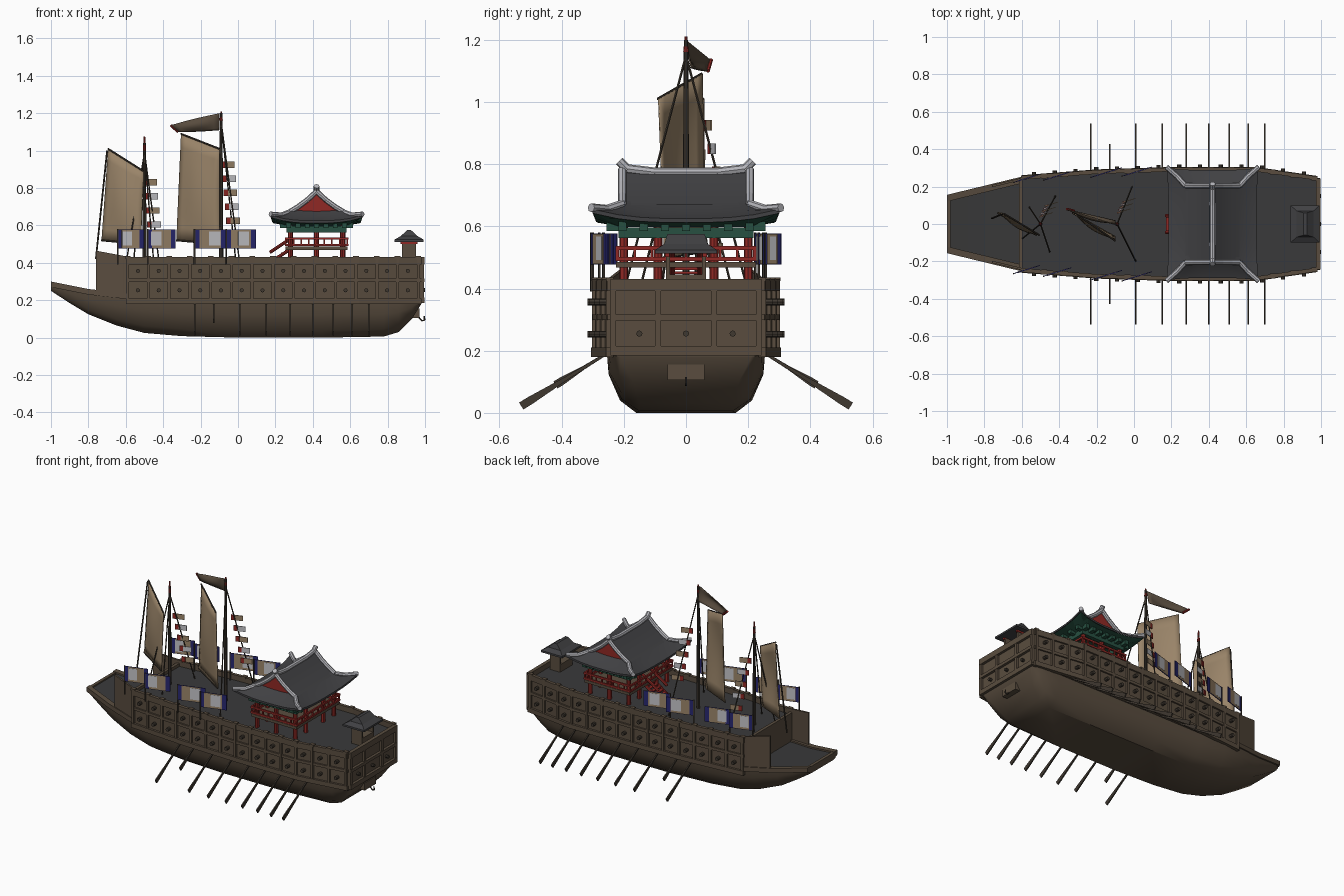
import bpy, bmesh, math
from mathutils import Vector, Matrix

cube = bpy.data.objects.get("Cube")
if cube:
    bpy.data.objects.remove(cube)


def material(name, *rgb):
    m = bpy.data.materials.new(name)
    m.use_nodes = True
    m.diffuse_color = (*rgb, 1)
    bsdf = m.node_tree.nodes["Principled BSDF"]
    bsdf.inputs["Base Color"].default_value = (*rgb, 1)
    bsdf.inputs["Roughness"].default_value = 0.8
    return m


WOOD = material("weathered wood", .1, .073, .049)
SAIL = material("tan canvas", .32, .23, .14)
DECK = material("dark deck", .042, .042, .043)
TILE = material("grey roof tile", .052, .052, .056)
CAP = material("pale ridge plaster", .46, .46, .49)
RED = material("red lacquer", .28, .022, .018)
GREEN = material("green bracket", .02, .08, .052)
BLUE = material("blue cloth", .02, .02, .16)
WHITE = material("white cloth", .55, .55, .58)
DARK = material("dark spar", .05, .04, .03)


def finish(name, bm, *mats, smooth=False, top=None):
    """Turn a bmesh into an object; faces looking up take material index 1 if top is set."""
    bmesh.ops.recalc_face_normals(bm, faces=bm.faces)
    for f in bm.faces:
        if top and f.normal.z > top:
            f.material_index = 1
    me = bpy.data.meshes.new(name)
    bm.to_mesh(me)
    bm.free()
    ob = bpy.data.objects.new(name, me)
    bpy.context.collection.objects.link(ob)
    for m in mats:
        me.materials.append(m)
    if smooth:
        bpy.ops.object.select_all(action='DESELECT')
        ob.select_set(True)
        bpy.context.view_layer.objects.active = ob
        bpy.ops.object.shade_smooth_by_angle(angle=math.radians(35))
    return ob


def box(bm, c, s, rz=0, shift=0):
    m = (Matrix.Translation(c) @ Matrix.Rotation(rz, 4, 'Z') @ Matrix.Translation((shift, 0, 0))
         @ Matrix.Diagonal((*s, 1)))
    bmesh.ops.create_cube(bm, size=1, matrix=m)


def rod(bm, a, b, r, r2=None, n=8):
    a, b = Vector(a), Vector(b)
    m = Matrix.Translation((a + b) / 2) @ (b - a).to_track_quat('Z', 'Y').to_matrix().to_4x4()
    bmesh.ops.create_cone(bm, cap_ends=True, segments=n, radius1=r,
                          radius2=r if r2 is None else r2, depth=(b - a).length, matrix=m)


def path(bm, pts, r):
    for a, b in zip(pts, pts[1:]):
        rod(bm, a, b, r)


def loft(bm, rings, closed=True, caps=True):
    rows = [[bm.verts.new(p) for p in ring] for ring in rings]
    n = len(rows[0])
    for p, q in zip(rows, rows[1:]):
        for i in range(n if closed else n - 1):
            j = (i + 1) % n
            bm.faces.new((p[i], p[j], q[j], q[i]))
    if caps:
        bm.faces.new(rows[0])
        bm.faces.new(rows[-1])


def lerp(table, x):
    for (x0, a), (x1, b) in zip(table, table[1:]):
        if x <= x1:
            return a + (b - a) * (x - x0) / (x1 - x0)
    return table[-1][1]


def beam(x):
    return lerp([(-1, .15), (-.6, .247), (-.2, .278), (.2, .291), (.65, .291), (.98, .243)], x)


def sheer(x):
    return lerp([(-1, .29), (-.8, .25), (-.5, .215), (-.3, .2), (1, .2)], x)


# Lower hull: x, bottom height, bottom half width
hull = bmesh.new()
rings = []
for x, zb, wb in [(-1, .25, .12), (-.9, .185, .13), (-.8, .125, .14), (-.65, .065, .15),
                  (-.5, .025, .15), (-.3, .008, .155), (0, 0, .16), (.45, 0, .16), (.78, .006, .15),
                  (.86, .03, .15), (.93, .1, .17), (.98, .18, .21)]:
    w, zs = min(beam(x), .255), sheer(x)
    half = [(wb, zb), (wb + .55 * (w - wb), zb + .2 * (zs - zb)), (w - .006, zb + .62 * (zs - zb)), (w, zs)]
    rings.append([(x, y, z) for y, z in half] + [(x, -y, z) for y, z in reversed(half)])
loft(hull, rings)
finish("lower_hull", hull, WOOD, DECK, smooth=True, top=.8)

# Bow rims, bulwarks and front wall
bow = bmesh.new()
for s in (1, -1):
    loft(bow, [[(x, s * (beam(x) - d), sheer(x) + h) for d, h in
                ((-.006, -.02), (-.006, .01), (.03, .01), (.03, -.02))] for x in (-1, -.8, -.6)])
    loft(bow, [[(x, s * (beam(x) - d), z) for d, z in
                ((0, sheer(x)), (0, t), (.012, t), (.012, sheer(x)))] for x, t in ((-.76, .465), (-.6, .435))])
box(bow, (-.99, 0, .28), (.02, .3, .03))
box(bow, (-.605, 0, .32), (.02, .49, .19))
finish("bow_bulwarks", bow, WOOD)

# Upper hull box with dark deck
STATIONS = [-.6, -.4, -.2, 0, .2, .42, .65, .82, .98]
upper = bmesh.new()
loft(upper, [[(x, s * beam(x), z) for s, z in ((1, .185), (1, .395), (-1, .395), (-1, .185))]
             for x in STATIONS])
finish("upper_hull", upper, WOOD, DECK, top=.8)

# Horizontal rails, ribs and gun muzzles along both sides
rails, ribs, guns = bmesh.new(), bmesh.new(), bmesh.new()
for s in (1, -1):
    for z, h, o in ((.195, .03, .014), (.307, .018, .01), (.411, .038, .011)):
        loft(rails, [[(x, s * (beam(x) + a), z + b * h / 2) for a, b in
                      ((o, -1), (o, 1), (-.01, 1), (-.01, -1))] for x in STATIONS])
    for i in range(15):
        x = -.59 + i * .111
        box(ribs, (x, s * (beam(x) + .003), .31), (.016, .018, .235))
        box(ribs, (x, s * beam(x), .43), (.03, .025, .012))
        if i < 14:
            for z in (.253, .357):
                y = beam(x + .055)
                rod(guns, (x + .055, s * (y - .01), z), (x + .055, s * (y + .026), z), .011)

# Stern panels and hatch
for z, h in ((.2, .03), (.307, .02), (.411, .038)):
    box(rails, (.985, 0, z), (.024, .486, h))
for y in (-.235, -.09, .09, .235):
    box(ribs, (.985, y, .31), (.02, .02, .22))
for y in (-.15, 0, .15):
    rod(guns, (.97, y, .255), (1, y, .255), .01)
finish("side_rails", rails, WOOD)
finish("side_ribs", ribs, WOOD)
finish("gun_muzzles", guns, DARK)
hatch = bmesh.new()
box(hatch, (.945, 0, .13), (.05, .12, .05))
finish("stern_hatch", hatch, WOOD)
hook = bmesh.new()
path(hook, [(.95, 0, .15), (.97, 0, .105), (.985, 0, .09), (.998, 0, .095), (.995, 0, .115)], .004)
finish("stern_hook", hook, DARK)

# Oars swelling towards the tip
oars = bmesh.new()
for x in (-.23, -.13, .01, .15, .28, .4, .51, .61, .7):
    tip = .62 if x == -.13 else 1
    for s in (1, -1):
        a, b = Vector((x, s * .24, .2)), Vector((x, s * .53, .022))
        b = a.lerp(b, tip)
        side = (b - a).cross(Vector((1, 0, 0))).normalized()
        loft(oars, [[a.lerp(b, t) + side * i * w + Vector((j * .004, 0, 0))
                     for i, j in ((1, 1), (1, -1), (-1, -1), (-1, 1))]
                    for t, w in ((0, .004), (.5, .006), (.9, .013), (1, .013))])
finish("oars", oars, DARK)

# Pavilion timber frame
PX = .42
frame, floor, brackets = bmesh.new(), bmesh.new(), bmesh.new()
for x in (-.14, 0, .14):
    for y in (-.2, -.09, .09, .2):
        if x or abs(y) > .1:
            rod(frame, (PX + x, y, .39), (PX + x, y, .6), .014)
for z in (.495, .53):
    for s in (1, -1):
        box(frame, (PX, s * .222, z), (.34, .01, .012))
        box(frame, (PX + s * .165, 0, z), (.01, .45, .012))
for k in range(9):
    for s in (1, -1):
        box(frame, (PX + s * .165, (k - 4) * .055, .512), (.008, .008, .03))
        box(frame, (PX + (k - 4) * .041, s * .222, .512), (.008, .008, .03))
for s in (1, -1):
    for z in (.4, .455):
        rod(frame, (.17, s * .045, z), (.29, s * .045, z + .08), .009)
for i in range(6):
    box(frame, (.18 + i * .02, 0, .41 + i * .0135), (.02, .09, .008))
box(floor, (PX, 0, .477), (.33, .45, .018))
finish("pavilion_floor", floor, WOOD)
finish("pavilion_frame", frame, RED)
for s in (1, -1):
    box(brackets, (PX, s * .205, .58), (.32, .024, .034))
    box(brackets, (PX + s * .145, 0, .58), (.024, .43, .034))
    for k in range(7):
        box(brackets, (PX + s * .165, (k - 3) * .068, .6), (.06, .026, .03))
        box(brackets, (PX + (k - 3) * .05, s * .225, .6), (.026, .06, .03))


# Hip-and-gable roof
def eave(hx, hy, z, lift, n=8):
    ring = []
    corners = [(hx, hy), (-hx, hy), (-hx, -hy), (hx, -hy)]
    for i, (a, b) in enumerate(zip(corners, corners[1:] + corners[:1])):
        for k in range(n):
            t = k / n
            up = abs(2 * t - 1) ** 3
            ring.append((PX + (a[0] + (b[0] - a[0]) * t) * (.96 + .04 * up),
                         (a[1] + (b[1] - a[1]) * t) * (.96 + .04 * up), z + lift * up))
    return ring


roof = bmesh.new()
loft(roof, [eave(.125, .205, .678, .004), eave(.18, .25, .645, .012), eave(.245, .3, .625, .03),
            eave(.245, .3, .612, .03)], caps=False)
PROFILE = [(-.145, .668), (-.1, .695), (-.05, .732), (0, .778), (.05, .732), (.1, .695), (.145, .668)]
loft(roof, [[(PX + x, y, z) for x, z in PROFILE] for y in (-.21, .21)], closed=False, caps=False)
finish("pavilion_roof", roof, TILE, smooth=True)
loft(brackets, [eave(.243, .298, .612, .03), eave(.16, .21, .598, 0)])
finish("eave_brackets", brackets, GREEN)
gables = bmesh.new()
for s in (1, -1):
    loft(gables, [[(PX + x * .95, s * y, z - .006) for x, z in PROFILE] for y in (.19, .2)])
finish("gable_walls", gables, RED)
caps = bmesh.new()
path(caps, [(PX, y, z) for y, z in ((-.215, .81), (-.19, .785), (-.1, .774), (.1, .774), (.19, .785), (.215, .81))], .015)
for sx in (1, -1):
    for sy in (1, -1):
        path(caps, [(PX + sx * x, sy * .205, z + .004) for x, z in PROFILE[3:]]
             + [(PX + sx * .19, sy * .255, .655), (PX + sx * .247, sy * .305, .66)], .014)
finish("roof_ridge_caps", caps, CAP)

# Small open stern house
house, house_roof, house_beam = bmesh.new(), bmesh.new(), bmesh.new()
for s in (1, -1):
    box(house, (.915, s * .058, .45), (.075, .012, .12))
    box(house_beam, (.915, s * .06, .508), (.09, .014, .014))
box(house, (.915, 0, .42), (.075, .11, .05))
finish("stern_house", house, WOOD)
finish("stern_house_beams", house_beam, RED)
loft(house_roof, [[(.915 + sx * hx, sy * hy, z) for sx, sy in ((1, 1), (-1, 1), (-1, -1), (1, -1))]
                  for hx, hy, z in ((.078, .1, .512), (.078, .1, .524), (.045, .07, .543), (.01, .06, .575))])
finish("stern_house_roof", house_roof, TILE)

# Masts and rigging
masts, tips, lines = bmesh.new(), bmesh.new(), bmesh.new()
for x, top, feet in ((-.5, 1.04, ((.08, .15), (.05, -.15), (-.06, .09), (-.1, -.08))),
                     (-.09, 1.2, ((.1, -.2), (.08, .2)))):
    rod(masts, (x, 0, .38), (x, 0, top), .012, .007)
    rod(tips, (x, 0, top - .04), (x, 0, top + (.035 if x < -.3 else .01)), .009, .004)
    for dx, y in feet:
        rod(lines, (x, 0, top - .05), (x + dx, y, .39), .004, n=5)
rod(lines, (-.7, .055, 1), (-.76, .03, .42), .005, n=5)
rod(tips, (-.32, .07, 1.1), (-.36, .08, 1.135), .007)
finish("masts", masts, DARK, smooth=True)
finish("mast_tips", tips, RED)
finish("rigging", lines, DARK)


# Sails: bottom left, bottom right, top left, top right, belly depth
def cloth(name, a, b, c, d, belly, mat, n=8):
    a, b, c, d = map(Vector, (a, b, c, d))
    side = (b - a).cross(c - a).normalized() * belly
    bm = bmesh.new()
    loft(bm, [[a.lerp(b, i / n).lerp(c.lerp(d, i / n), j / n) + side * math.sin(math.pi * i / n) *
               math.sin(math.pi * j / n) for i in range(n + 1)] for j in range(n + 1)], False, False)
    finish(name, bm, mat, smooth=True).modifiers.new("thickness", 'SOLIDIFY').thickness = .005


SAILS = {"main": [(-.33, .06, .52), (-.1, -.07, .5), (-.305, .05, 1.09), (-.1, -.09, 1.01)],
         "fore": [(-.73, .06, .52), (-.52, -.06, .5), (-.695, .055, 1.01), (-.505, -.06, .89)]}
yards = bmesh.new()
for key, (a, b, c, d) in SAILS.items():
    cloth(key + "_sail", a, b, c, d, .025, SAIL)
    rod(yards, a, b, .005)
    rod(yards, c, d, .005)
finish("sail_yards", yards, DARK)
cloth("masthead_pennant", (-.32, .07, 1.1), (-.1, .02, 1.11), (-.36, .08, 1.135), (-.1, 0, 1.2), .02, WOOD)

# Side banners, all turned the same way: blue cloth, tan field, white emblem
blue, tan, white, red, poles = [bmesh.new() for _ in range(5)]
TURN = .3
for x, w, dx in ((-.575, .15, -.02), (-.41, .16, -.03), (-.15, .18, .025), (.015, .17, .015)):
    for s in (1, -1):
        y = s * (beam(x) - .005)
        box(blue, (x, y, .527), (w, .004, .1), TURN)
        box(tan, (x, y, .527), (w * .66, .007, .096), TURN)
        box(white, (x, y, .53), (w * .36, .0095, .075), TURN, dx)
        box(poles, (x, y, .485), (.007, .007, .19), TURN, -w * .48)

# Signal flags hung in line beside each mast
for x0, y0, ztop in ((-.055, .07, .925), (-.47, .05, .83)):
    for i in range(5):
        c = (x0 + i * .007, y0 + i * .014, ztop - i * .075)
        box((tan, white)[i % 2], c, (.075, .004, .034), .3)
        box(red, c, (.022, .007, .034), .3, -.026)
finish("blue_banners", blue, BLUE)
finish("tan_cloths", tan, SAIL)
finish("white_cloths", white, WHITE)
finish("red_flags", red, RED)
finish("banner_poles", poles, DARK)
